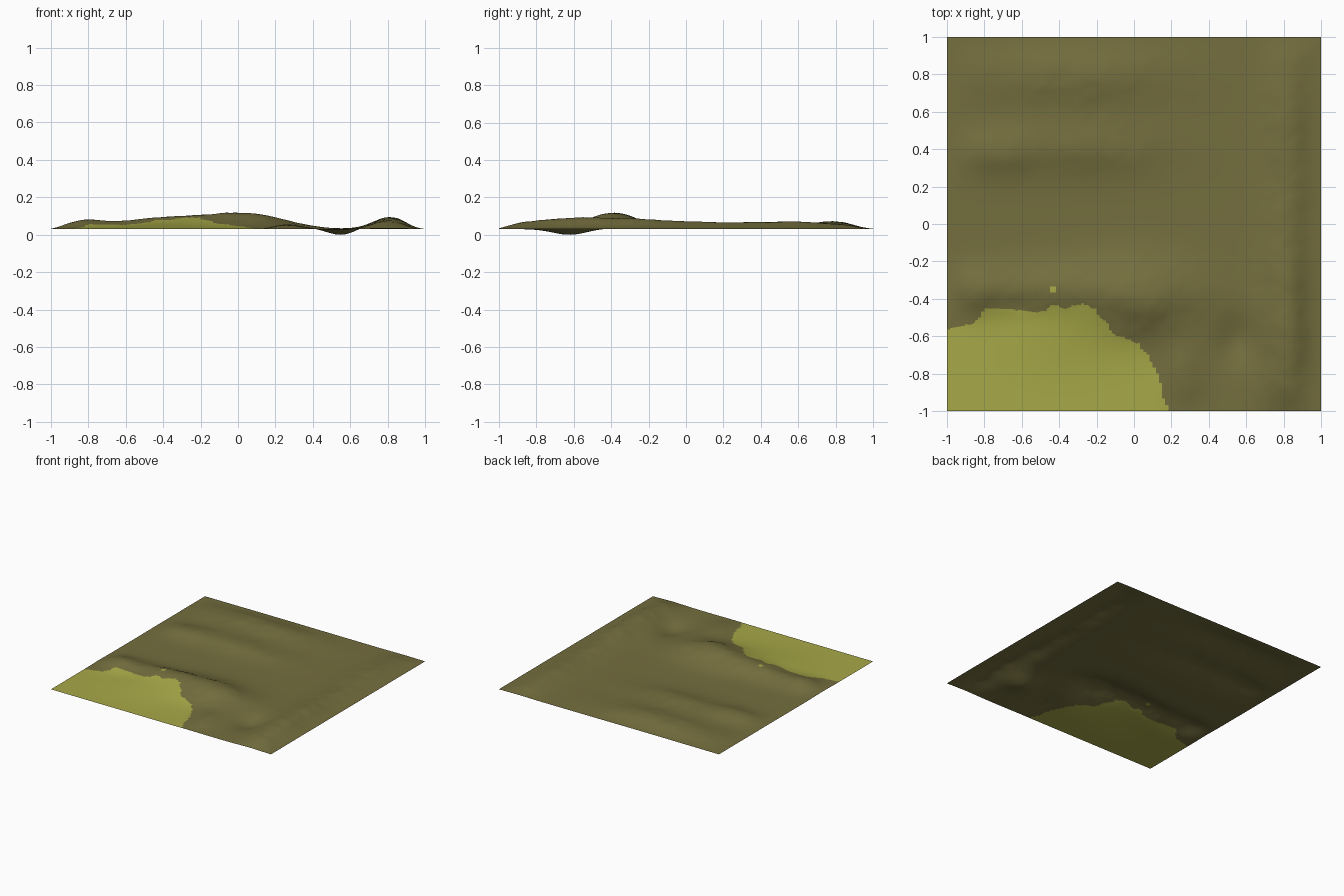
import bpy, bmesh, math
from mathutils import Vector, noise

if "Cube" in bpy.data.objects:
    bpy.data.objects.remove(bpy.data.objects["Cube"])

N = 120  # grid cells per side

# hills and hollows: centre x, centre y, spread x, spread y, height
HILLS = [
    (0.03, -0.39, 0.30, 0.19, 0.082),    # south ridge, east end
    (-0.42, -0.34, 0.28, 0.13, 0.045),   # south ridge, middle
    (-0.82, -0.35, 0.18, 0.12, 0.043),   # south ridge, west end
    (-0.40, -0.55, 0.28, 0.20, 0.018),   # rise in the meadow
    (0.27, -0.76, 0.11, 0.22, 0.022),    # spur beside the meadow
    (0.81, -0.50, 0.13, 0.55, 0.062),    # east ridge, front
    (0.82, 0.50, 0.13, 0.50, 0.038),     # east ridge, back
    (-0.30, 0.42, 0.42, 0.15, 0.036),    # north hill, front crest
    (-0.75, 0.38, 0.20, 0.12, 0.026),
    (-0.35, 0.78, 0.50, 0.18, 0.042),    # north hill, back crest
    (0.55, -0.62, 0.10, 0.13, -0.032),   # hollow in the valley
]

# outline of the meadow, from the left edge to the front edge
OUTLINE = [(-1, -.56), (-.86, -.535), (-.82, -.5), (-.8, -.45), (-.65, -.455), (-.5, -.475),
           (-.43, -.43), (-.37, -.455), (-.27, -.42), (-.21, -.455), (-.1, -.59),
           (.03, -.645), (.1, -.74), (.14, -.84), (.16, -.94), (.19, -1.0)]


def outline_y(x):
    for (x0, y0), (x1, y1) in zip(OUTLINE, OUTLINE[1:]):
        if x0 <= x <= x1:
            return y0 + (y1 - y0) * (x - x0) / (x1 - x0)
    return -1.5


def height(x, y):
    h = sum(a * math.exp(-((x - cx) / sx) ** 2 - ((y - cy) / sy) ** 2)
            for cx, cy, sx, sy, a in HILLS)
    # creases on the slopes, calm in the valleys and meadow
    rough = min(1.0, max(0.0, h) / 0.035)
    if y < outline_y(x):
        rough *= 0.2
    n = noise.fractal(Vector((x * 4.5, y * 4.5, 2.3)), 0.9, 2.1, 4)
    h += 0.006 * rough * n
    # level off towards the outer edge
    edge = min(1.0, (1 - max(abs(x), abs(y))) / 0.16)
    edge = 0.15 + 0.85 * math.sin(edge * math.pi / 2)
    return 0.031 + h * edge


def material(name, rgb):
    m = bpy.data.materials.new(name)
    m.diffuse_color = (*rgb, 1)
    m.use_nodes = True
    m.node_tree.nodes["Principled BSDF"].inputs["Base Color"].default_value = m.diffuse_color
    return m


# terrain sheet
bm = bmesh.new()
bmesh.ops.create_grid(bm, x_segments=N, y_segments=N, size=1)
step = 2 / N
for v in bm.verts:
    b = outline_y(v.co.x)
    # pull the closest row onto the meadow outline
    if abs(v.co.y - b) <= step * 0.5 and abs(v.co.y) < 0.999:
        v.co.y = b
    v.co.z = height(v.co.x, v.co.y)
low = min(v.co.z for v in bm.verts)
for v in bm.verts:
    v.co.z -= low
for f in bm.faces:
    c = f.calc_center_median()
    f.material_index = 1 if c.y < outline_y(c.x) else 0
    f.smooth = True
    # small grass patch on the ridge
    if math.hypot(c.x + 0.43, c.y + 0.35) < 0.018:
        f.material_index = 1

mesh = bpy.data.meshes.new("terrain")
bm.to_mesh(mesh)
bm.free()
mesh.materials.append(material("earth brown", (0.175, 0.157, 0.048)))
mesh.materials.append(material("meadow green", (0.39, 0.395, 0.064)))
terrain = bpy.data.objects.new("terrain", mesh)
bpy.context.collection.objects.link(terrain)
